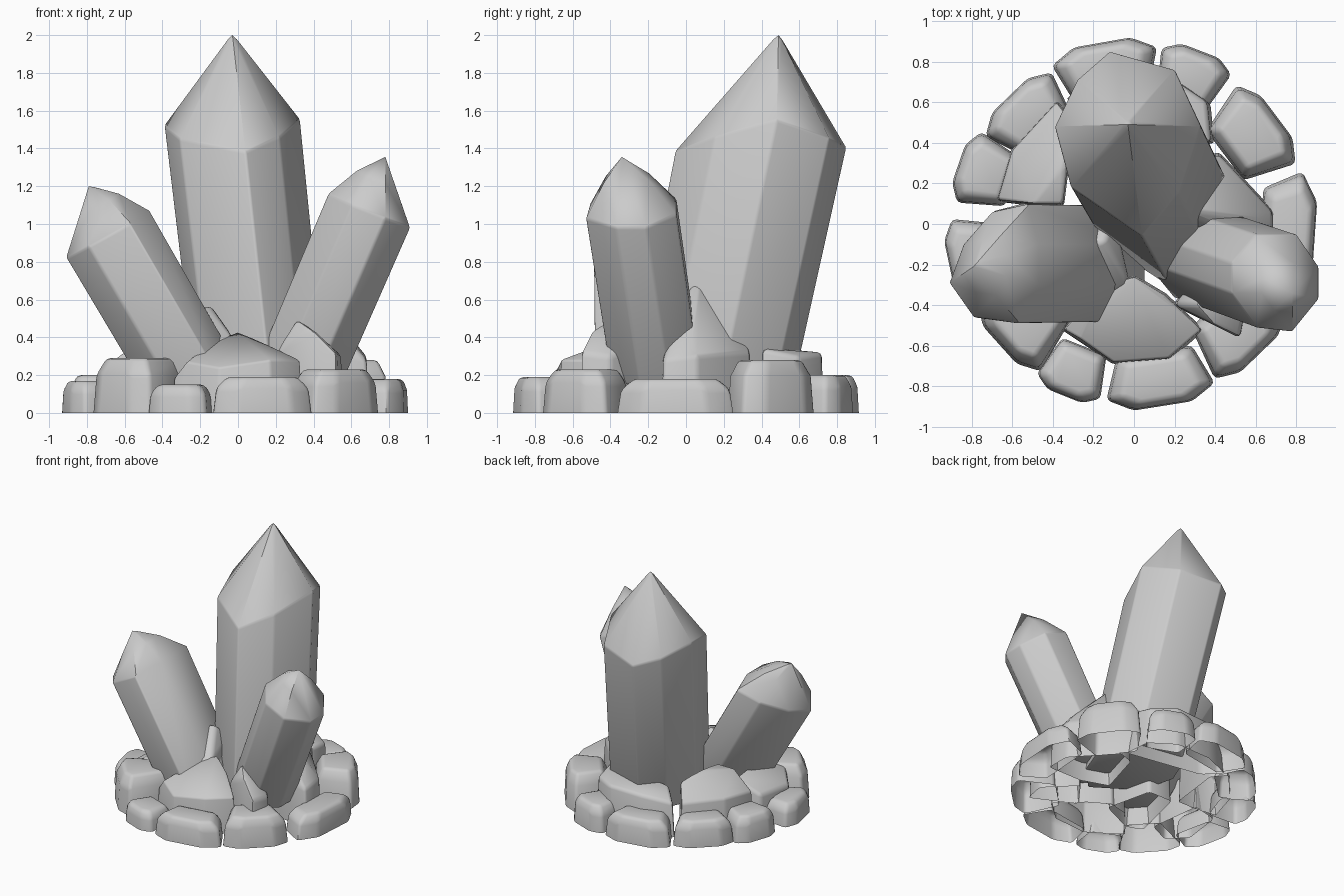
import bpy, bmesh, math
from mathutils import Vector

if "Cube" in bpy.data.objects:
    bpy.data.objects.remove(bpy.data.objects["Cube"])

stone = bpy.data.materials.new("light_grey")
stone.diffuse_color = (0.6, 0.6, 0.6, 1)
stone.use_nodes = True
stone.node_tree.nodes["Principled BSDF"].inputs["Base Color"].default_value = stone.diffuse_color


def hull(name, pts, bevel, bevel_top=9.0, open_base=True):
    """Softly bevelled convex solid, cut off at the ground."""
    bm = bmesh.new()
    for p in pts:
        bm.verts.new(p)
    res = bmesh.ops.convex_hull(bm, input=bm.verts[:])
    loose = [g for g in res["geom_interior"] + res["geom_unused"]
             if isinstance(g, bmesh.types.BMVert)]
    bmesh.ops.delete(bm, geom=list(set(loose)), context='VERTS')
    bmesh.ops.dissolve_limit(bm, angle_limit=math.radians(6),
                             verts=bm.verts[:], edges=bm.edges[:])
    edges = [e for e in bm.edges if e.calc_face_angle(0) > math.radians(22)
             and max(v.co.z for v in e.verts) < bevel_top]
    bmesh.ops.bevel(bm, geom=edges, offset=bevel, segments=2, profile=0.5,
                    affect='EDGES', clamp_overlap=True)
    if open_base:
        bmesh.ops.bisect_plane(bm, geom=bm.verts[:] + bm.edges[:] + bm.faces[:],
                               plane_co=(0, 0, 0), plane_no=(0, 0, 1), clear_inner=True)
    bmesh.ops.recalc_face_normals(bm, faces=bm.faces[:])
    me = bpy.data.meshes.new(name)
    bm.to_mesh(me)
    bm.free()
    me.materials.append(stone)
    ob = bpy.data.objects.new(name, me)
    bpy.context.collection.objects.link(ob)
    bpy.ops.object.select_all(action='DESELECT')
    ob.select_set(True)
    bpy.context.view_layer.objects.active = ob
    bpy.ops.object.shade_smooth_by_angle(angle=math.radians(42))
    return ob


def crystal(name, shoulder, tip, slope, base_z, taper):
    """Leaning prism: foot ring, shoulder ring, bulged point."""
    ring = [Vector(p) for p in shoulder]
    tip = Vector(tip)
    mid = sum(ring, Vector()) / len(ring)
    lean = Vector((slope[0], slope[1], 1))
    pts = [tip]
    for p in ring:
        foot = p + lean * (base_z - p.z)
        centre = mid + lean * (base_z - mid.z)
        pts += [p, centre + (foot - centre) * taper]
        pts.append(p.lerp(tip, 0.5) + Vector((0, 0, 0.025)))
        pts.append(tip + (p - tip).normalized() * 0.04 + Vector((0, 0, 0.008)))
    hull(name, pts, 0.012, tip.z * 0.88, False)


def ring_stone(i, centre, half, r_in, r_out, h):
    """Wedge-shaped stone of the outer ring."""
    outline = []
    for t, r in ((-0.98, 0.955), (-0.5, 1), (0.5, 1), (0.98, 0.955)):
        outline.append((centre + half * t, r_out * r))
    for t in (0.9, 0, -0.9):
        outline.append((centre + half * t, r_in))
    pts = []
    mid_r = (r_in + r_out) / 2
    for z, s in ((-0.05, 1.01), (h * 0.7, 0.93), (h, 0.72)):
        for a, r in outline:
            ang = math.radians(centre + (a - centre) * s)
            rad = mid_r + (r - mid_r) * s
            pts.append((rad * math.cos(ang), rad * math.sin(ang), z))
    hull(f"ring_stone_{i}", pts, 0.022)


def inner_rock(name, top):
    """Craggy rock: given upper points plus a slightly wider foot."""
    top = [Vector(p) for p in top]
    mid = sum(top, Vector()) / len(top)
    foot = [mid + (p - mid) * 1.06 for p in top]
    hull(name, top + [Vector((p.x, p.y, -0.05)) for p in foot], 0.025)


# Crystals
crystal("tall_crystal",
        [(.04, -.06, 1.38), (.22, .15, 1.46), (.33, .48, 1.55), (.2, .76, 1.45),
         (-.12, .85, 1.4), (-.28, .71, 1.45), (-.39, .48, 1.52), (-.31, .18, 1.45)],
        (-.03, .49, 2.0), (-.11, .21), 0.1, 0.96)
crystal("left_crystal",
        [(-.91, -.29, .82), (-.79, -.46, .88), (-.57, -.49, 1.0), (-.47, -.3, 1.07),
         (-.47, -.1, 1.07), (-.52, .1, 1.03), (-.7, .06, .96), (-.84, -.1, .87)],
        (-.79, -.21, 1.2), (-.58, 0), 0.15, 0.97)
crystal("right_crystal",
        [(.91, -.21, .98), (.91, -.37, .98), (.78, -.53, 1.03), (.6, -.51, 1.1),
         (.48, -.34, 1.16), (.48, -.19, 1.16), (.6, -.05, 1.13), (.8, -.05, 1.05)],
        (.78, -.34, 1.355), (.43, -.15), 0.15, 0.97)

# Outer ring: middle angle, half span, inner radius, outer radius, height
stones = [(100, 18, .66, .92, .2), (69, 12.5, .64, .92, .2), (37, 17, .58, .89, .28),
          (-4, 22, .66, .91, .18), (-46, 17, .58, .9, .23), (-81, 18.5, .66, .92, .19),
          (-112, 11.5, .66, .92, .15), (-138, 16, .5, .9, .29), (-168, 14, .7, .94, .17),
          (161, 12.5, .64, .92, .2), (134, 16, .62, .89, .2)]
for i, s in enumerate(stones, 1):
    ring_stone(i, *s)

# Inner rocks around the crystal feet
inner_rock("front_rock", [(-.34, -.52, .18), (-.27, -.56, .27), (-.1, -.68, .24), (.17, -.66, .28),
                          (.33, -.52, .28), (0, -.26, .43), (.15, -.35, .36), (-.15, -.3, .37)])
inner_rock("left_gap_rock", [(-.4, -.38, .3), (-.28, -.42, .33), (-.02, -.3, .4), (-.2, -.1, .57),
                             (-.14, -.08, .57), (-.1, .05, .45), (-.3, .05, .4)])
inner_rock("right_front_rock", [(.2, -.4, .33), (.31, -.4, .5), (.4, -.5, .44), (.52, -.56, .32),
                                (.55, -.4, .3), (.35, -.2, .4)])
inner_rock("right_gap_rock", [(.28, .07, .72), (.3, .03, .68), (.2, -.05, .45), (.4, -.12, .35), (.68, -.12, .28),
                              (.68, .06, .3), (.58, .02, .42), (.42, .34, .32), (.3, .3, .45)])
inner_rock("back_left_rock", [(-.67, .12, .27), (-.6, .36, .28), (-.38, .6, .27), (-.3, .5, .4),
                              (-.35, .28, .42), (-.5, .1, .4), (-.35, .1, .4)])
inner_rock("back_rock", [(-.32, .62, .27), (-.1, .71, .31), (.18, .72, .32), (.36, .6, .3),
                         (.38, .4, .34), (.1, .5, .34), (-.2, .5, .34)])
inner_rock("left_rock", [(-.74, -.25, .2), (-.7, .05, .22), (-.5, .1, .32),
                         (-.45, -.3, .32), (-.62, -.38, .27)])
